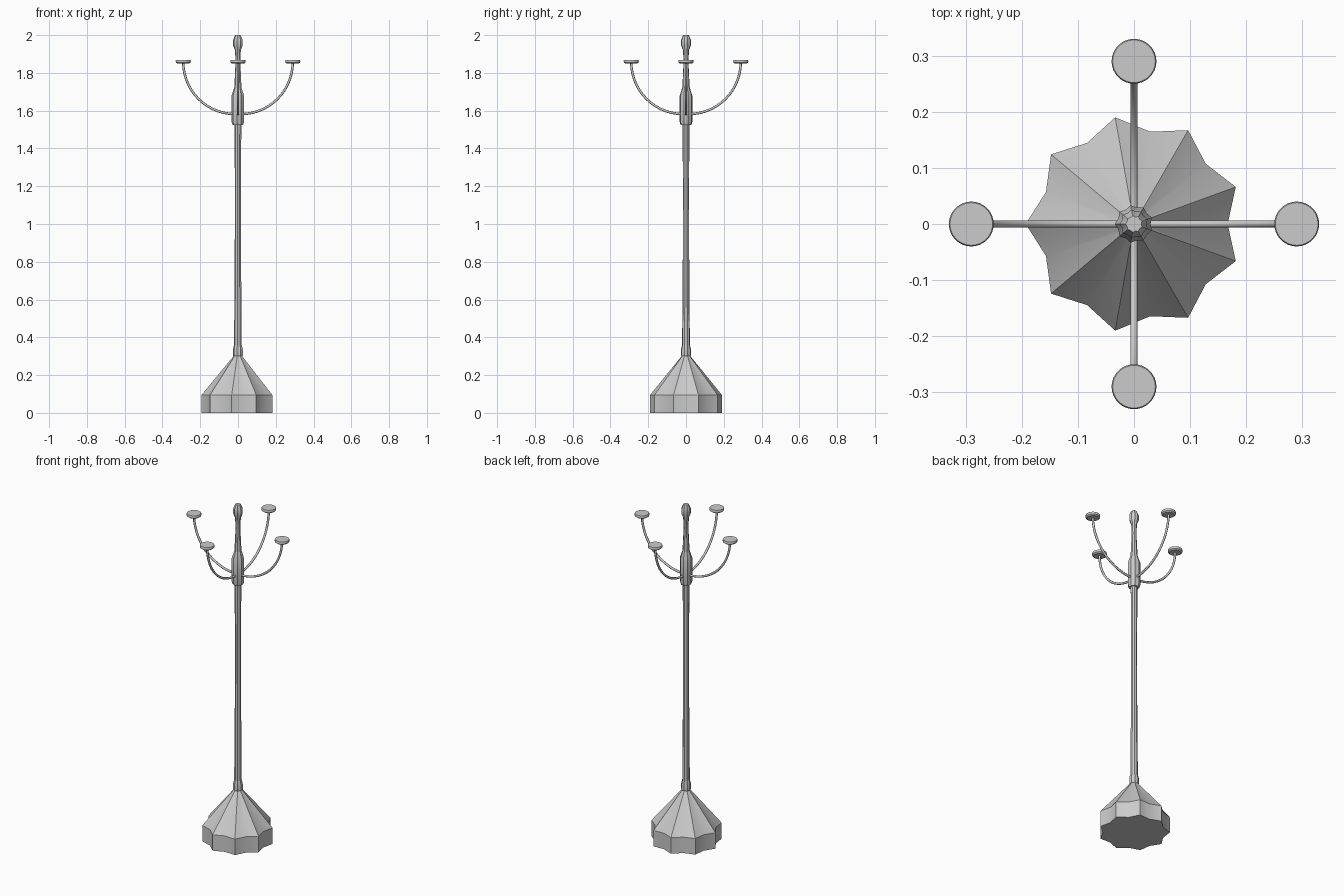
import bpy, bmesh, math
from mathutils import Vector

if "Cube" in bpy.data.objects:
    bpy.data.objects.remove(bpy.data.objects["Cube"])

POINTS = 9  # lobes of the fluted cross-section


def finish(name, bm, angle):
    bmesh.ops.recalc_face_normals(bm, faces=bm.faces)
    me = bpy.data.meshes.new(name)
    bm.to_mesh(me)
    bm.free()
    ob = bpy.data.objects.new(name, me)
    bpy.context.collection.objects.link(ob)
    bpy.ops.object.select_all(action='DESELECT')
    ob.select_set(True)
    bpy.context.view_layer.objects.active = ob
    bpy.ops.object.shade_smooth_by_angle(angle=math.radians(angle))
    return ob


def skin(bm, rings):
    n = len(rings[0])
    for a, b in zip(rings, rings[1:]):
        for i in range(n):
            j = (i + 1) % n
            bm.faces.new((a[i], a[j], b[j], b[i]))
    bm.faces.new(rings[0])
    bm.faces.new(rings[-1])


def lathe(name, profile, sides, valley=1.0, centre=(0, 0), angle=30):
    """Stack of rings; every second vertex is pulled in by the valley factor."""
    bm = bmesh.new()
    rings = []
    for r, z in profile:
        ring = []
        for i in range(sides):
            a = math.pi + 2 * math.pi * i / sides
            k = r * (valley if i % 2 else 1)
            ring.append(bm.verts.new((centre[0] + k * math.cos(a),
                                      centre[1] + k * math.sin(a), z)))
        rings.append(ring)
    skin(bm, rings)
    return finish(name, bm, angle)


def fluted(name, profile):
    return lathe(name, profile, POINTS * 2, 0.865)


# Weighted star-shaped foot
fluted("base", [(0.193, 0), (0.193, 0.095), (0.02, 0.305)])

# Ring and slim pole
fluted("pole_ring", [(0.02, 0.295), (0.027, 0.305), (0.027, 0.335), (0.021, 0.36)])
fluted("pole", [(0.021, 0.34), (0.0175, 0.8), (0.0165, 1.2), (0.019, 1.54)])

# Collar holding the arms
fluted("collar", [(0.029, 1.525), (0.034, 1.54), (0.034, 1.68), (0.019, 1.725)])

# Tapered neck and knob
fluted("finial", [(0.02, 1.715), (0.013, 1.86), (0.016, 1.92), (0.026, 1.945),
                  (0.026, 1.975), (0.015, 2.0)])

# Four hook arms with disc ends
for k in range(4):
    t = k * math.pi / 2
    out = Vector((math.cos(t), math.sin(t), 0))
    side = Vector((-math.sin(t), math.cos(t), 0))
    up = Vector((0, 0, 1))
    bm = bmesh.new()
    rings = []
    for s in range(15):
        a = math.pi / 2 * s / 14
        normal = out * math.sin(a) - up * math.cos(a)
        p = out * (0.015 + 0.275 * math.sin(a)) + up * (1.857 - 0.275 * math.cos(a))
        rings.append([bm.verts.new(p + 0.0065 * (normal * math.cos(b) + side * math.sin(b)))
                      for b in (2 * math.pi * i / 8 for i in range(8))])
    skin(bm, rings)
    finish(f"arm_{k + 1}", bm, 50)
    c = out * 0.29
    lathe(f"arm_disc_{k + 1}", [(0.031, 1.849), (0.039, 1.855), (0.04, 1.864), (0.038, 1.869)],
          32, centre=(c.x, c.y))
